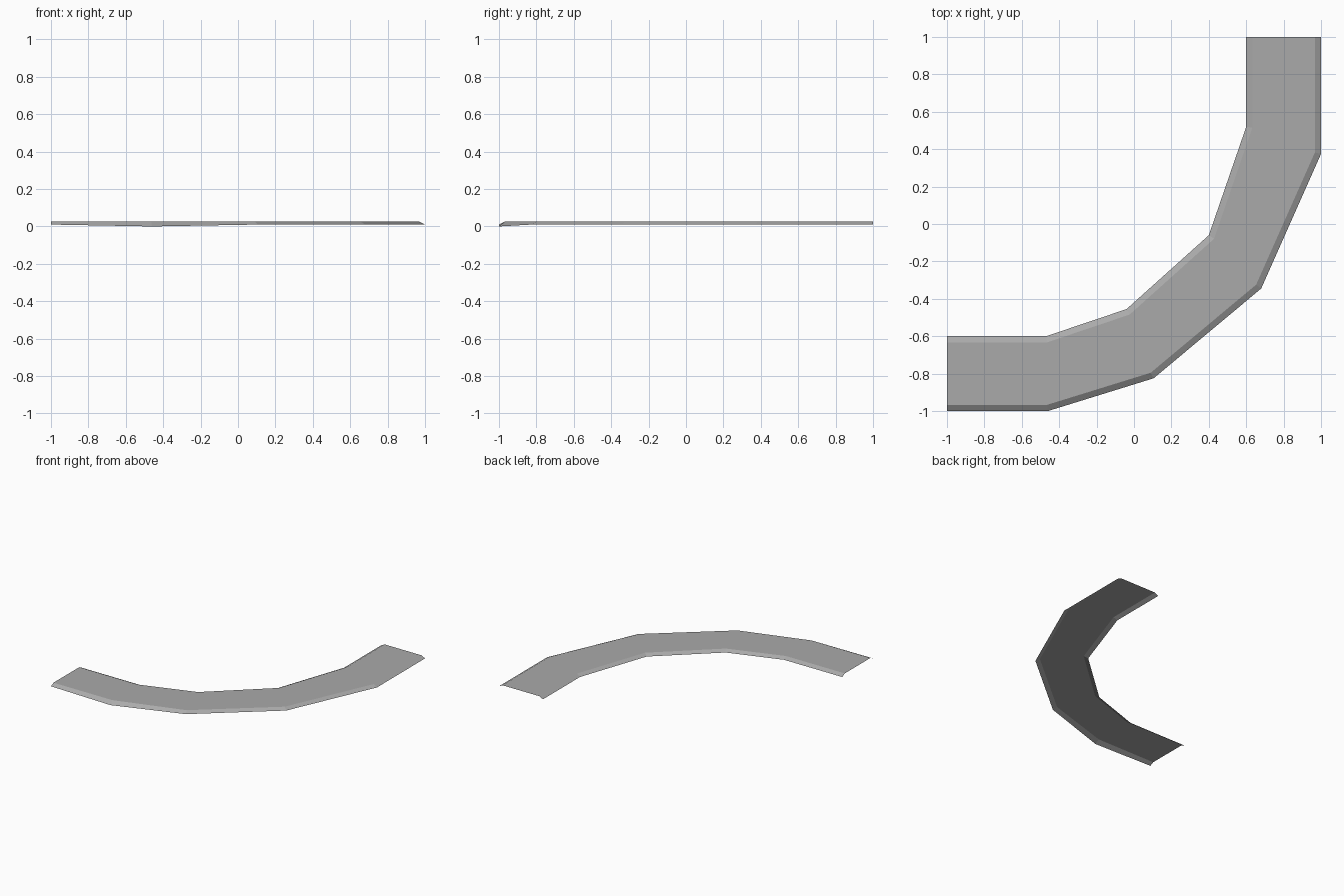
import bpy, bmesh
from mathutils import Vector

cube = bpy.data.objects.get("Cube")
if cube:
    bpy.data.objects.remove(cube, do_unlink=True)

# Plain grey surface
grey = bpy.data.materials.new("plain_grey")
grey.use_nodes = True
colour = (0.4, 0.4, 0.4, 1)
grey.diffuse_color = colour
grey.node_tree.nodes["Principled BSDF"].inputs["Base Color"].default_value = colour

TOP, BASE, SLOPE = 0.027, 0.01, 0.033

# Plan outlines of the two kerb feet, from the left end round to the back
inner = [(-1, -0.6), (-0.47, -0.6), (-0.04, -0.455), (0.4, -0.06), (0.6, 0.52), (0.6, 1)]
outer = [(-1, -1), (-0.46, -1), (0.105, -0.825), (0.68, -0.345), (1, 0.375), (1, 1)]


def inset(path, distance):
    """Offset a plan path to its left with mitred corners."""
    points = [Vector(p) for p in path]
    dirs = [(b - a).normalized() for a, b in zip(points, points[1:])]
    normals = [Vector((-d.y, d.x)) for d in dirs]
    result = []
    for i, p in enumerate(points):
        n0, n1 = normals[max(i - 1, 0)], normals[min(i, len(normals) - 1)]
        result.append(p + (n0 + n1) * distance / (1 + n0.dot(n1)))
    return result


# Open curved strip: flat top with a sloping edge on either side
bm = bmesh.new()
rows = []
for path, height in ((outer, BASE), (inset(outer, SLOPE), TOP),
                     (inset(inner, -SLOPE), TOP), (inner, BASE)):
    rows.append([bm.verts.new((p[0], p[1], height)) for p in path])
rows[0][1].co.z = 0  # outer foot dips at the first bend
for low, high in zip(rows, rows[1:]):
    for i in range(len(low) - 1):
        bm.faces.new((low[i], low[i + 1], high[i + 1], high[i]))

mesh = bpy.data.meshes.new("curved_strip")
bm.to_mesh(mesh)
bm.free()
mesh.materials.append(grey)
strip = bpy.data.objects.new("curved_strip", mesh)
bpy.context.collection.objects.link(strip)
